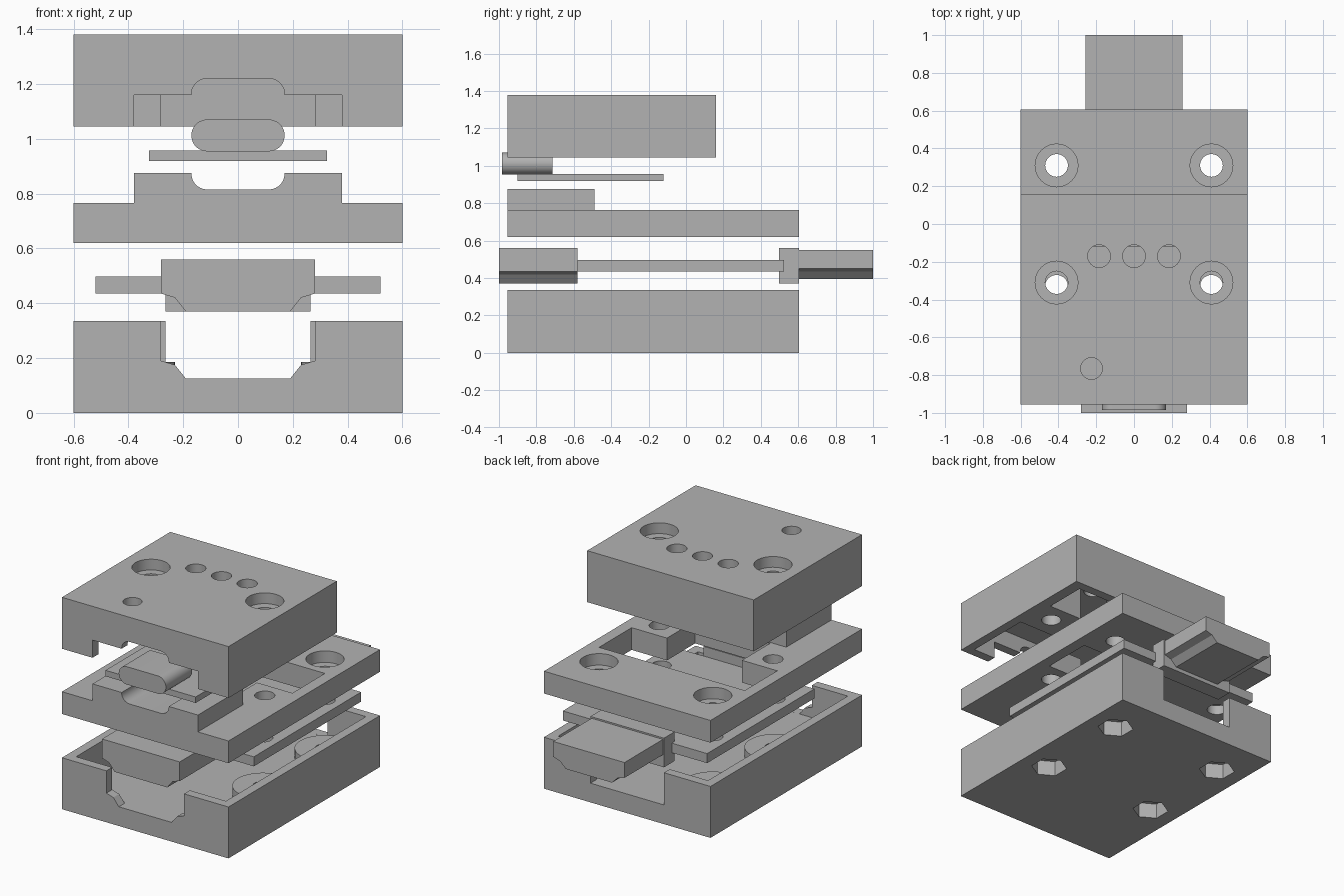
import bpy, bmesh, math
from mathutils import Matrix

if "Cube" in bpy.data.objects:
    bpy.data.objects.remove(bpy.data.objects["Cube"])

GREY = (0.45, 0.45, 0.45, 1)
mat = bpy.data.materials.new("plain grey")
mat.use_nodes = True
mat.diffuse_color = GREY
mat.node_tree.nodes["Principled BSDF"].inputs["Base Color"].default_value = GREY


def finish(name, bm):
    bmesh.ops.recalc_face_normals(bm, faces=bm.faces)
    mesh = bpy.data.meshes.new(name)
    bm.to_mesh(mesh)
    bm.free()
    mesh.materials.append(mat)
    ob = bpy.data.objects.new(name, mesh)
    bpy.context.collection.objects.link(ob)
    return ob


def box(name, x0, x1, y0, y1, z0, z1, round_y=0):
    """Box, optionally with the edges running along y rounded."""
    bm = bmesh.new()
    bmesh.ops.create_cube(bm, size=1)
    for v in bm.verts:
        v.co = (x1 if v.co.x > 0 else x0, y1 if v.co.y > 0 else y0, z1 if v.co.z > 0 else z0)
    if round_y:
        edges = [e for e in bm.edges if abs(e.verts[0].co.y - e.verts[1].co.y) > 0.01]
        bmesh.ops.bevel(bm, geom=edges, offset=round_y, segments=10, profile=0.5, affect='EDGES')
    return finish(name, bm)


def cylinder(name, x, y, r, z0, z1, sides=40):
    bm = bmesh.new()
    bmesh.ops.create_cone(bm, cap_ends=True, segments=sides, radius1=r, radius2=r, depth=z1 - z0,
                          matrix=Matrix.Translation((x, y, (z0 + z1) / 2)))
    return finish(name, bm)


def prism(name, half, y0, y1):
    """Extrude a mirrored (x, z) profile along y."""
    bm = bmesh.new()
    pts = half + [(-x, z) for x, z in reversed(half)]
    face = bm.faces.new([bm.verts.new((x, y0, z)) for x, z in pts])
    ext = bmesh.ops.extrude_face_region(bm, geom=[face])
    verts = [g for g in ext["geom"] if isinstance(g, bmesh.types.BMVert)]
    bmesh.ops.translate(bm, verts=verts, vec=(0, y1 - y0, 0))
    return finish(name, bm)


def combine(ob, tools, operation='DIFFERENCE'):
    """Apply booleans and drop the tools."""
    for t in tools:
        mod = ob.modifiers.new("bool", 'BOOLEAN')
        mod.operation, mod.object, mod.solver = operation, t, 'EXACT'
    bpy.context.view_layer.update()
    mesh = bpy.data.meshes.new_from_object(ob.evaluated_get(bpy.context.evaluated_depsgraph_get()))
    ob.modifiers.clear()
    ob.data = mesh
    for t in tools:
        bpy.data.objects.remove(t)


def plug_profile(w, top, shoulder, step, bottom):
    return [(w, top), (w, shoulder), (w - 0.05, shoulder - 0.015), (w - step, bottom)]


W, FRONT, BACK = 0.6, -0.955, 0.605
SX, SY = 0.41, 0.31
screws = [(sx, sy) for sx in (-SX, SX) for sy in (-SY, SY)]
low_screws = [(x, y if y > 0 else y - 0.02) for x, y in screws]

# Base tray with standoffs, end openings and nut pockets
base = box("base_tray", -W, W, FRONT, BACK, 0, 0.335)
combine(base, [box("cut", -0.54, 0.54, FRONT + 0.06, BACK - 0.06, 0.125, 0.5)])
combine(base, [cylinder("standoff", x, y, 0.18, 0.1, 0.185) for x, y in low_screws], 'UNION')
cuts = [prism("cut", plug_profile(0.28, 0.5, 0.19, 0.09, 0.1251), -1.1, -0.85),
        box("cut", -0.265, 0.265, 0.5, 0.7, 0.1251, 0.5)]
for x, y in low_screws:
    cuts += [cylinder("cut", x, y, 0.06, -0.1, 0.3),
             cylinder("cut", x, y, 0.11, -0.1, 0.1, 6)]
combine(base, cuts)

# Circuit board and its two connectors
board = box("main_board", -0.52, 0.52, -0.58, 0.525, 0.435, 0.497)
combine(board, [cylinder("cut", x, y, 0.06, 0.3, 0.6) for x, y in low_screws])
front_plug = prism("front_connector", plug_profile(0.28, 0.56, 0.435, 0.09, 0.37), -1.0, -0.58)
back_flange = box("back_connector_flange", -0.265, 0.265, 0.497, BACK, 0.37, 0.56)
back_plug = prism("back_connector", plug_profile(0.257, 0.55, 0.45, 0.09, 0.395), BACK, 1.0)

# Middle cover with raised front block, port notch and cable window
middle = box("middle_cover", -W, W, FRONT, BACK, 0.62, 0.765)
combine(middle, [box("add", -0.38, 0.38, FRONT, -0.49, 0.7, 0.875)], 'UNION')
cuts = [box("cut", -0.17, 0.17, -1.1, -0.4, 0.815, 1.0, 0.058),
        box("cut", -0.525, 0.525, -0.19, 0.145, 0.5, 1.0),
        box("cut", -0.27, 0.27, -0.48, -0.15, 0.5, 0.81)]
for x, y in screws:
    cuts.append(cylinder("cut", x, y, 0.06, 0.5, 1.0))
    if y > 0:
        cuts.append(cylinder("cut", x, y, 0.113, 0.69, 1.0))
combine(middle, cuts)

# Small board and rounded port
small_board = box("small_board", -0.325, 0.325, -0.9, -0.12, 0.918, 0.957)
port = box("rounded_port", -0.17, 0.17, -0.985, -0.715, 0.954, 1.07, 0.0575)

# Upper lid, hollow below
lid = box("upper_lid", -W, W, FRONT, 0.16, 1.045, 1.38)
cuts = [box("cut", -0.54, 0.54, FRONT + 0.06, -0.45, 0.9, 1.27),
        box("cut", -0.28, 0.28, -0.5, -0.1, 0.9, 1.27),
        box("cut", -0.525, 0.525, -0.18, 0.1, 0.9, 1.27),
        box("cut", -0.38, 0.38, -1.1, -0.8, 0.9, 1.16),
        box("cut", -0.17, 0.17, -1.1, -0.8, 0.95, 1.22, 0.058),
        cylinder("cut", -0.225, -0.765, 0.057, 1.0, 1.5)]
cuts += [cylinder("cut", x, -0.17, 0.06, 1.0, 1.5) for x in (-0.185, 0, 0.185)]
for x in (-SX, SX):
    cuts += [cylinder("cut", x, -SY, 0.06, 0.9, 1.5), cylinder("cut", x, -SY, 0.113, 1.31, 1.5)]
combine(lid, cuts)

# Smooth the curved walls, keep the edges sharp
for ob in bpy.context.selected_objects:
    ob.select_set(False)
for ob in (base, board, middle, port, lid):
    ob.select_set(True)
bpy.context.view_layer.objects.active = base
bpy.ops.object.shade_smooth_by_angle(angle=math.radians(30))
